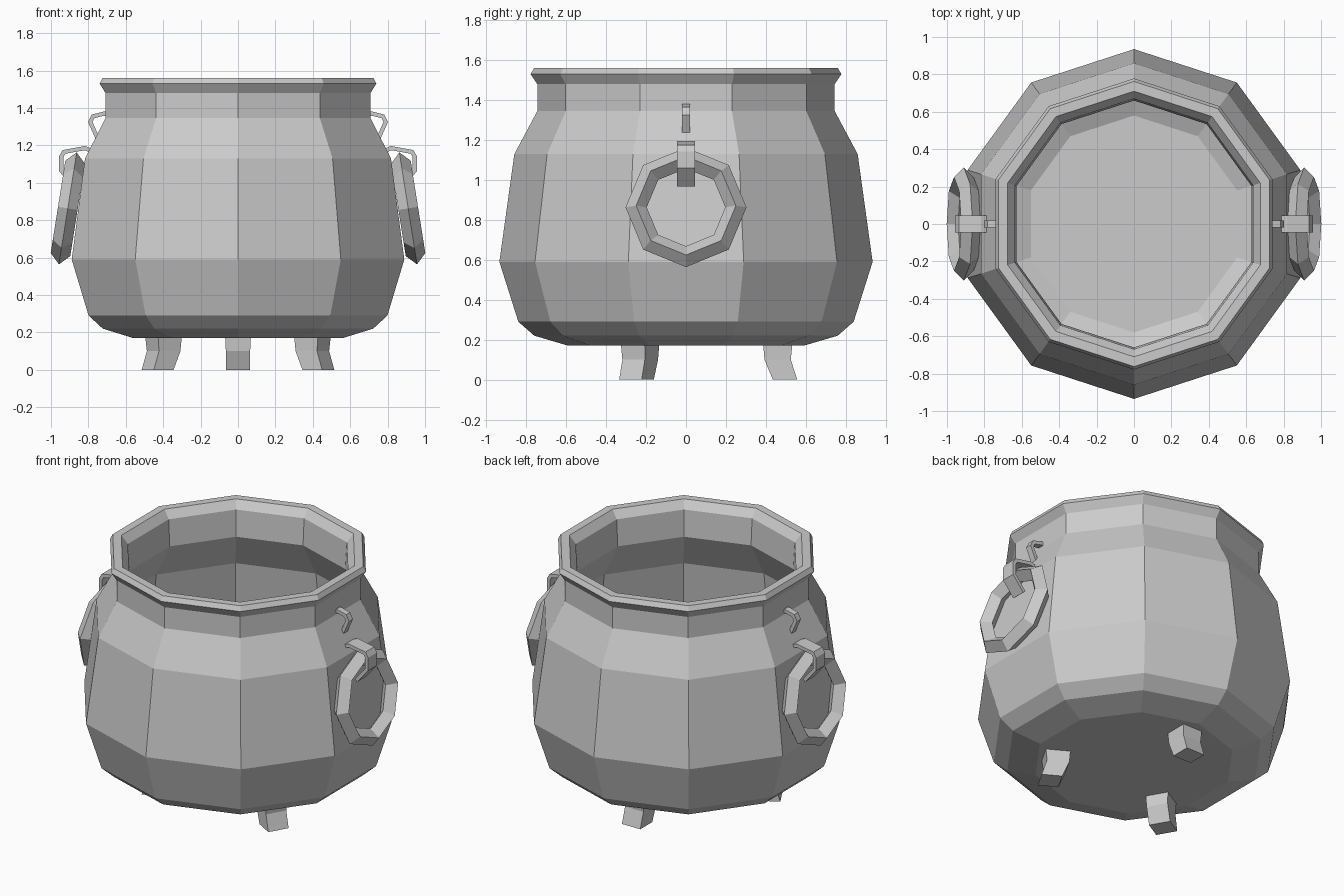
import bpy, bmesh, math
from mathutils import Matrix

if "Cube" in bpy.data.objects:
    bpy.data.objects.remove(bpy.data.objects["Cube"])


def make_object(name, bm, mirror=False):
    bmesh.ops.recalc_face_normals(bm, faces=bm.faces)
    mesh = bpy.data.meshes.new(name)
    bm.to_mesh(mesh)
    bm.free()
    obj = bpy.data.objects.new(name, mesh)
    bpy.context.collection.objects.link(obj)
    if mirror:
        obj.modifiers.new("Mirror", 'MIRROR').use_mirror_merge = False
    return obj


def loft(bm, rings):
    """Join closed loops of points into a skin with both ends capped."""
    loops = [[bm.verts.new(p) for p in ring] for ring in rings]
    n = len(loops[0])
    for a, b in zip(loops, loops[1:]):
        for i in range(n):
            j = (i + 1) % n
            bm.faces.new((a[i], a[j], b[j], b[i]))
    bm.faces.new(loops[0])
    bm.faces.new(loops[-1])


def strap(name, path, half_width, thick):
    """Sweep a flat bar along an (x, z) path, mirrored to both sides."""
    bm = bmesh.new()
    rings = []
    for i, (x, z) in enumerate(path):
        dirs = []
        for a, b in ((i - 1, i), (i, i + 1)):
            if a >= 0 and b < len(path):
                dx, dz = path[b][0] - path[a][0], path[b][1] - path[a][1]
                l = math.hypot(dx, dz)
                dirs.append((-dz / l, dx / l))
        nx, nz = (sum(d[k] for d in dirs) for k in (0, 1))
        # mitred corner offset
        l = math.hypot(nx, nz)
        nx, nz = nx / l, nz / l
        t = thick / 2 / (nx * dirs[0][0] + nz * dirs[0][1])
        rings.append([(x + s * nx * t, w * half_width, z + s * nz * t)
                      for s, w in ((1, -1), (1, 1), (-1, 1), (-1, -1))])
    loft(bm, rings)
    return make_object(name, bm, mirror=True)


# Pot: ten-sided lathe, outside up to the rim and back down the inside
profile = [(0.59, 0.17), (0.76, 0.22), (0.84, 0.29), (0.935, 0.59), (0.86, 1.13),
           (0.745, 1.345), (0.745, 1.48), (0.778, 1.53), (0.762, 1.56),
           (0.71, 1.56), (0.67, 1.51), (0.66, 1.34), (0.79, 1.11),
           (0.86, 0.59), (0.77, 0.32), (0.58, 0.24)]
bm = bmesh.new()
angles = [math.radians(90 + 36 * i) for i in range(10)]
loft(bm, [[(r * math.cos(a), r * math.sin(a), z) for a in angles] for r, z in profile])
make_object("pot_body", bm)

# Three kinked feet
for i in range(3):
    bm = bmesh.new()
    loft(bm, [[(-w, y0, z), (w, y0, z), (w, y1, z), (-w, y1, z)]
              for w, y0, y1, z in ((0.065, 0.435, 0.557, 0), (0.065, 0.393, 0.525, 0.1),
                                   (0.07, 0.385, 0.535, 0.2))])
    bm.transform(Matrix.Rotation(math.radians(120 * i), 4, 'Z'))
    make_object(f"foot_{i + 1}", bm)

# Hanging ring handles, tilted to lean on the pot
bpy.ops.mesh.primitive_torus_add(major_segments=8, minor_segments=4,
                                 major_radius=0.25, minor_radius=0.053,
                                 location=(0.91, 0, 0.863),
                                 rotation=(0, math.radians(81), 0))
ring = bpy.context.object
ring.name = "ring_handles"
bpy.ops.object.transform_apply(location=True, rotation=True, scale=True)
ring.modifiers.new("Mirror", 'MIRROR').use_mirror_merge = False

# Wide hooks that carry the rings
strap("ring_hooks", [(0.75, 1.16), (0.82, 1.185), (0.93, 1.165), (0.945, 1.14),
                     (0.945, 1.065), (0.87, 0.975)], 0.045, 0.022)

# Thin loops above the hooks
strap("upper_loops", [(0.69, 1.36), (0.715, 1.37), (0.775, 1.355), (0.79, 1.325),
                      (0.75, 1.235), (0.76, 1.2)], 0.02, 0.022)
